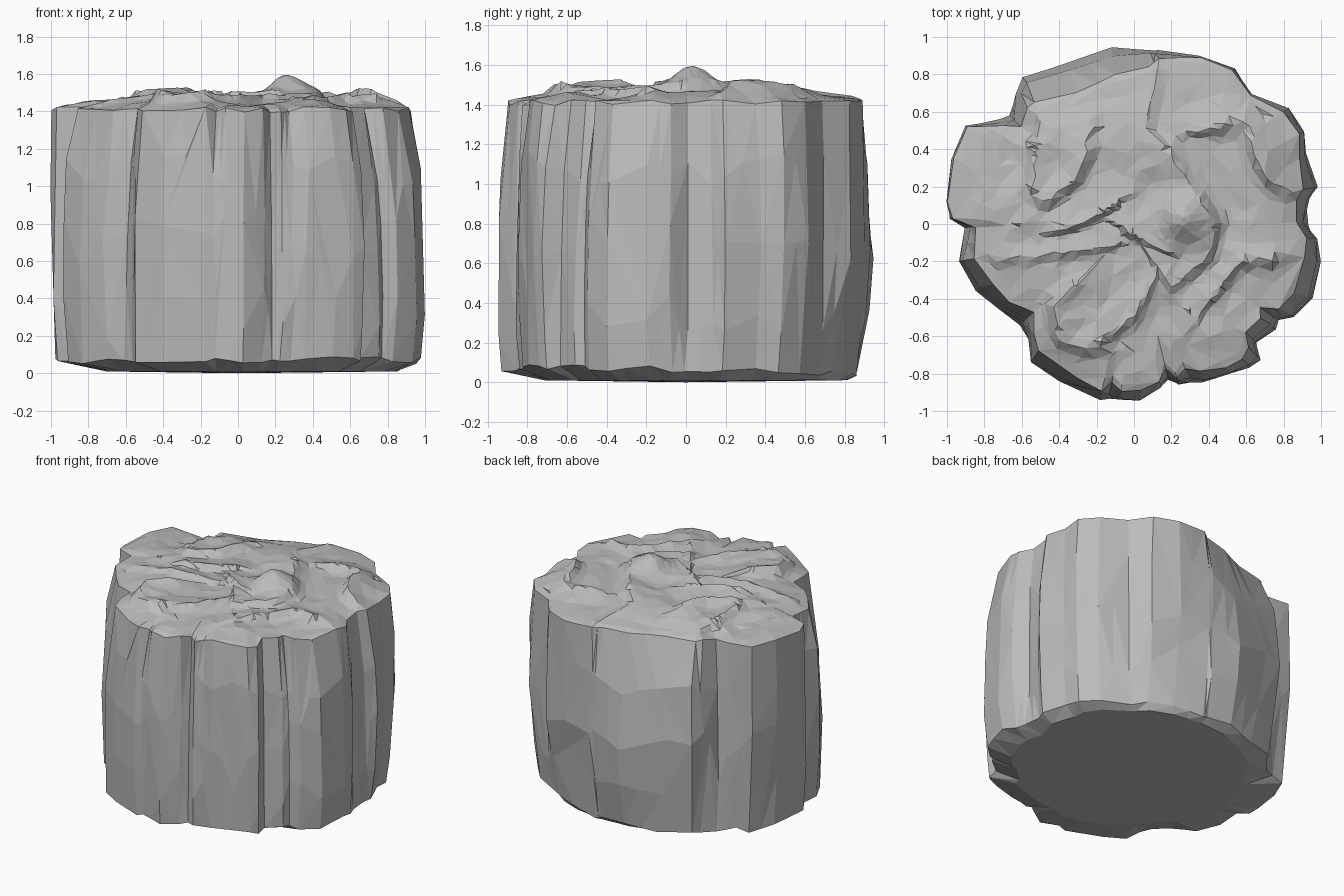
import bpy
import bmesh
import math
import random
from mathutils import Vector, noise

random.seed(4)

default_cube = bpy.data.objects.get("Cube")
if default_cube:
    bpy.data.objects.remove(default_cube, do_unlink=True)

# Widest outline of the boulder, counterclockwise: x, y, pull-in of the rim (all in hundredths)
OUTLINE = [
    (91, 1, 4), (94, 13, 7), (99, 20, 8), (92, 37, 3), (92, 50, 4), (83, 62, 3),
    (63, 70, 1), (54, 83, 1), (36, 90, 1), (14, 93, 5), (9, 94, 10), (-12, 95, 16),
    (-36, 88, 19), (-60, 79, 16), (-64, 70, 11), (-66, 57, 8), (-80, 54, 2), (-91, 53, 2),
    (-98, 35, 1), (-101, 12, 1), (-99, 3, 2), (-89, -2, 5), (-94, -20, 9), (-85, -36, 11),
    (-73, -46, 9), (-59, -52, 9), (-56, -61, 4), (-56, -75, 9), (-40, -85, 7), (-18, -94, 5),
    (-13, -94, 10), (-7, -95, 6), (3, -95, 6), (14, -87, 3), (18, -82, 6), (24, -86, 4),
    (30, -85, 9), (38, -85, 7), (52, -81, 5), (62, -77, 6), (68, -73, 10), (65, -63, 8),
    (75, -56, 10), (77, -51, 12), (86, -50, 9), (96, -40, 10), (101, -20, 9), (98, -8, 6),
]
SPLIT = 3             # finer steps between outline points
TOP_RINGS = 30

# Folds on the top: path in tenths, height, width; the sign picks the side of the short scarp
FOLDS = [
    ([(1, -2), (2, -3.4), (4, -1.8), (4.4, 0), (3.2, 2), (1.8, 4)], 0.06, 0.2),
    ([(-0.4, -0.4), (1, -1.2), (2, -1.6)], 0.06, 0.13),
    ([(-3.2, -3.3), (-4.4, -4.5), (-4, -6.3), (-2.4, -6.8), (0, -5), (1.2, -2.8)], 0.06, 0.16),
    ([(-5.3, 4.2), (-5.5, 2), (-4.8, 1), (-3, 2.4), (-2.4, 4.2)], 0.06, 0.16),
    ([(4, 5), (6, 5.6), (6.4, 3.6), (7.2, 2.2), (8.6, 1.6)], 0.06, 0.13),
    ([(4.4, -3.8), (5.6, -2), (7.4, -2)], 0.06, 0.12),
    ([(-4, -0.4), (-2.6, 0.1), (-1, 1)], 0.06, 0.12),
    ([(-7, -2), (-4, -1.6), (-1, -1.2)], 0.04, 0.12),
    ([(1.4, 8.4), (0.8, 6), (0, 4)], -0.03, 0.12),
]


def fold_height(p, path, height, width):
    """A ridge along a path: a slope on one side and a short scarp on the other."""
    best, side = 9.0, 1.0
    for a, b in zip(path, path[1:]):
        a, b = Vector(a) / 10, Vector(b) / 10
        ab = b - a
        t = min(1.0, max(0.0, (p - a).dot(ab) / ab.length_squared))
        d = (p - a - ab * t).length
        if d < best:
            best, side = d, ab.x * (p.y - a.y) - ab.y * (p.x - a.x)
    reach = width if side * height > 0 else width * 0.22
    return abs(height) * math.exp(-best / reach)


def top_height(p, t, rim_z):
    """Height of the folded top at p, where t runs from 0 at the centre to 1 at the rim."""
    z = 1.43 + 0.02 * (1 - t * t)
    z += 0.13 * math.exp(-((p.x - 0.27) ** 2 + (p.y - 0.02) ** 2) / 0.016)
    z += max(fold_height(p, *fold) for fold in FOLDS)
    z += 0.03 * noise.noise(Vector((p.x * 3, p.y * 3, 0.5)))
    z += 0.025 * (0.4 - abs(noise.noise(Vector((p.x * 5, p.y * 5, 4.0)))))
    blend = min(1.0, (1 - t) / 0.2)
    return rim_z + (z - rim_z) * blend ** 0.6


def subdivide(points):
    """Add straight in-between points around a closed ring."""
    ring = []
    for a, b in zip(points, points[1:] + points[:1]):
        ring += [a.lerp(b, i / SPLIT) for i in range(SPLIT)]
    return ring


def wall_ring(z, rim_part, fill, shrink, wobble, lift):
    """One ring of the side: rim_part opens the rim crevices, fill closes the hollows."""
    ring = []
    for i, (x, y, pull) in enumerate(OUTLINE):
        p = Vector((x, y)) / 100
        before, after = (Vector(OUTLINE[(i + s) % len(OUTLINE)][:2]) / 100 for s in (-2, 2))
        hollow = max(0.0, (before.length + after.length) / 2 - p.length)
        scale = 1 + fill * hollow - rim_part * pull / 100
        scale -= shrink * (1 + 3 * max(0.0, p.y))
        scale += random.uniform(-wobble, wobble * 0.4)
        ring.append(Vector((p.x * scale, p.y * scale, z + random.uniform(-lift, lift))))
    return ring


def base_ring():
    """Underside edge, rounded off more at the front left than at the back right."""
    ring = []
    for x, y, pull in OUTLINE:
        p = Vector((x, y)) / 100
        scale = 0.81 + 0.08 * p.x + 0.06 * p.y
        p = p.normalized() * (0.5 * p.length + 0.46) * scale
        ring.append(Vector((p.x, p.y, 0.01)))
    return ring


def build_boulder():
    bm = bmesh.new()
    foot = wall_ring(0.07, 0.0, 0.5, 0.025, 0.012, 0.02)
    for p in foot:
        p.z -= 0.03 * max(0.0, p.y)
    rings = [base_ring(), foot,
             wall_ring(0.36, 0.0, 0.25, 0.01, 0.02, 0.14),
             wall_ring(0.72, 0.06, 0.05, 0.0, 0.012, 0.12),
             wall_ring(1.06, 0.3, 0.0, 0.0, 0.012, 0.1),
             wall_ring(1.41, 1.0, 0.0, 0.0, 0.008, 0.015)]
    rings = [subdivide(r) for r in rings]

    # Folded top, stepping inwards from the rim
    edge = rings[-1]
    for k in range(1, TOP_RINGS):
        t = 1 - k / TOP_RINGS
        ring = []
        for p in edge:
            q = Vector((p.x, p.y)) * t
            ring.append(Vector((q.x, q.y, top_height(q, t, p.z))))
        rings.append(ring)

    rows = [[bm.verts.new(p) for p in ring] for ring in rings]
    count = len(rows[0])
    for low, high in zip(rows, rows[1:]):
        for i in range(count):
            j = (i + 1) % count
            bm.faces.new((low[i], low[j], high[j], high[i]))

    # Closing fans at the top and the underside
    peak = bm.verts.new((0, 0, top_height(Vector((0, 0)), 0, 1.41)))
    bottom = bm.verts.new((0, 0, 0))
    for i in range(count):
        j = (i + 1) % count
        bm.faces.new((rows[-1][i], rows[-1][j], peak))
        bm.faces.new((rows[0][j], rows[0][i], bottom))

    bmesh.ops.triangulate(bm, faces=bm.faces[:])
    bmesh.ops.recalc_face_normals(bm, faces=bm.faces[:])
    mesh = bpy.data.meshes.new("boulder")
    bm.to_mesh(mesh)
    bm.free()
    boulder = bpy.data.objects.new("boulder", mesh)
    bpy.context.collection.objects.link(boulder)
    return boulder


# Stone colour
stone = bpy.data.materials.new("grey_stone")
stone.use_nodes = True
grey = (0.5, 0.5, 0.5, 1)
stone.diffuse_color = grey
stone.node_tree.nodes["Principled BSDF"].inputs["Base Color"].default_value = grey

# Boulder, reduced to irregular flat facets
boulder = build_boulder()
boulder.data.materials.append(stone)
facets = boulder.modifiers.new("facets", "DECIMATE")
facets.ratio = 0.18
